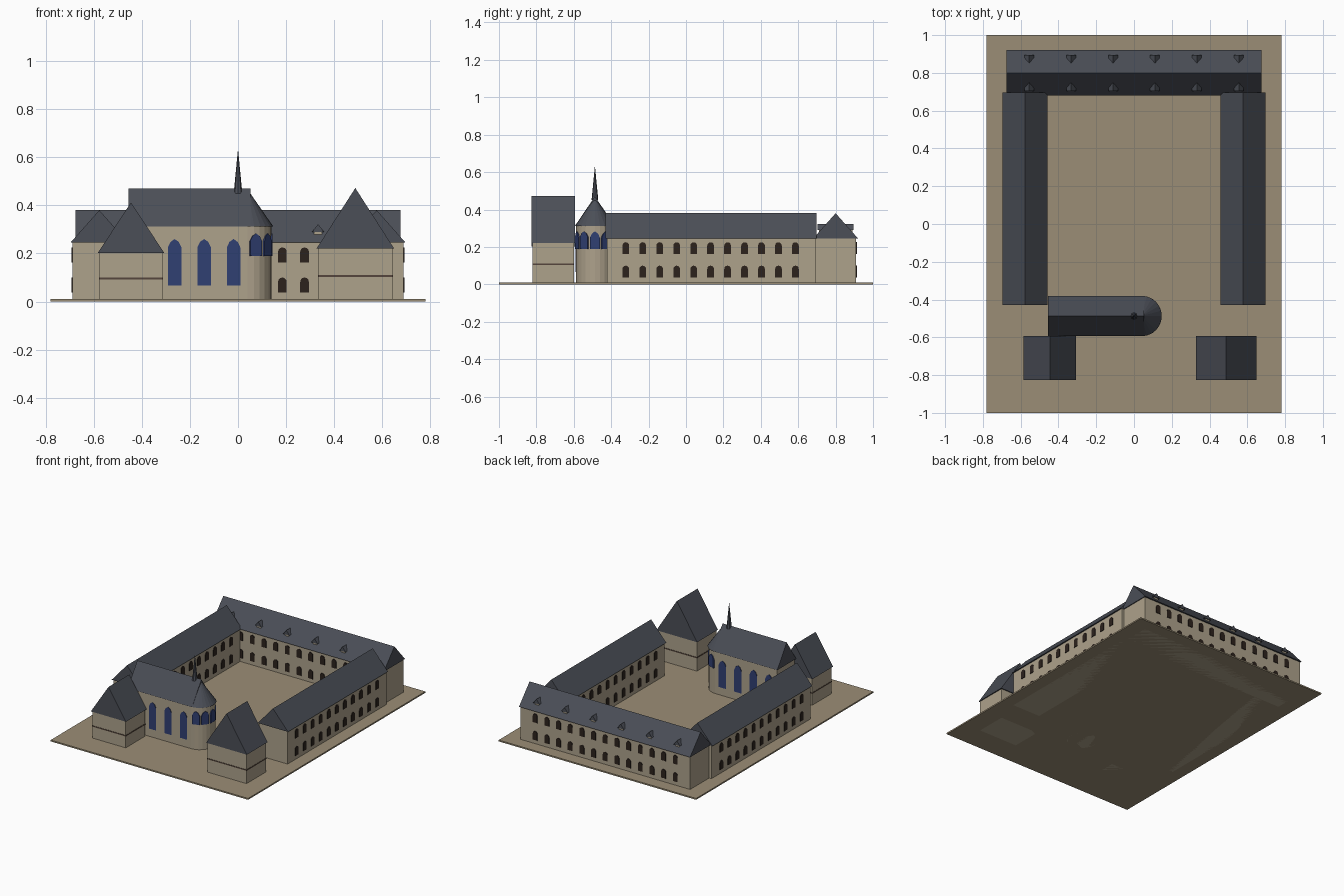
import bpy, bmesh
from math import sin, cos, pi, radians
from mathutils import Matrix, Vector

if "Cube" in bpy.data.objects:
    bpy.data.objects.remove(bpy.data.objects["Cube"])


def material(name, rgb):
    m = bpy.data.materials.new(name)
    m.diffuse_color = (*rgb, 1)
    m.use_nodes = True
    m.node_tree.nodes["Principled BSDF"].inputs["Base Color"].default_value = m.diffuse_color
    return m


WALL = material("stone", (0.42, 0.36, 0.26))
GROUND = material("earth", (0.33, 0.27, 0.18))
ROOF = material("slate", (0.07, 0.077, 0.095))
DARK = material("dark_window", (0.025, 0.016, 0.012))
BLUE = material("blue_glass", (0.03, 0.05, 0.17))
BAND = material("band", (0.09, 0.06, 0.045))


def finish(name, bm, mat):
    bmesh.ops.recalc_face_normals(bm, faces=bm.faces)
    me = bpy.data.meshes.new(name)
    bm.to_mesh(me)
    bm.free()
    me.materials.append(mat)
    ob = bpy.data.objects.new(name, me)
    bpy.context.collection.objects.link(ob)
    return ob


def extrude(bm, profile, mtx, a, b):
    """Profile in local (x, z), extruded along local y from a to b."""
    f, k = ([bm.verts.new(mtx @ Vector((x, y, z))) for x, z in profile] for y in (a, b))
    bm.faces.new(f)
    bm.faces.new(k[::-1])
    n = len(f)
    for i in range(n):
        j = (i + 1) % n
        bm.faces.new((f[i], k[i], k[j], f[j]))


def box(name, x0, x1, y0, y1, z0, z1, mat):
    bm = bmesh.new()
    extrude(bm, [(x0, z0), (x1, z0), (x1, z1), (x0, z1)], Matrix(), y0, y1)
    return finish(name, bm, mat)


def roof(name, x0, x1, y0, y1, z0, z1, along_x=False):
    """Gabled prism with its ridge along y, or along x."""
    bm = bmesh.new()
    if along_x:
        m = Matrix.Rotation(-pi / 2, 4, 'Z')      # local x -> -y, local y -> x
        c = (y0 + y1) / 2
        extrude(bm, [(-y1, z0), (-y0, z0), (-c, z1)], m, x0, x1)
    else:
        extrude(bm, [(x0, z0), (x1, z0), ((x0 + x1) / 2, z1)], Matrix(), y0, y1)
    return finish(name, bm, ROOF)


def cone(name, x, y, z0, z1, r0, r1, sides, mat):
    bm = bmesh.new()
    bmesh.ops.create_cone(bm, cap_ends=True, segments=sides, radius1=r0, radius2=r1,
                          depth=z1 - z0, matrix=Matrix.Translation((x, y, (z0 + z1) / 2)))
    return finish(name, bm, mat)


def round_arch(w, z0, z1):
    r = w / 2
    return [(-r, z0), (r, z0)] + [(r * cos(pi * i / 6), z1 - r + r * sin(pi * i / 6)) for i in range(7)]


def pointed_arch(w, z0, z1):
    r, h = w / 2, w * 0.62
    return [(-r, z0), (r, z0), (r, z1 - h), (r * 0.62, z1 - h * 0.35), (0, z1),
            (-r * 0.62, z1 - h * 0.35), (-r, z1 - h)]


def windows(name, spots, profiles, mat):
    """spots: (x, y, outward angle in degrees)."""
    bm = bmesh.new()
    for x, y, ang in spots:
        m = Matrix.Translation((x, y, 0)) @ Matrix.Rotation(radians(ang + 90), 4, 'Z')
        for p in profiles:
            extrude(bm, p, m, -0.004, 0.006)
    return finish(name, bm, mat)


ROWS = [round_arch(0.036, 0.037, 0.1), round_arch(0.036, 0.162, 0.225)]

# Ground slab
box("ground_slab", -0.78, 0.78, -1, 1, 0, 0.01, GROUND)

# Back wing
box("back_wing_walls", -0.67, 0.67, 0.69, 0.91, 0, 0.247, WALL)
roof("back_wing_roof", -0.676, 0.676, 0.68, 0.92, 0.245, 0.38, True)
windows("back_wing_windows",
        [(0.0923 * i, y, a) for i in range(-6, 7) for y, a in ((0.69, -90), (0.91, 90))],
        ROWS, DARK)

# Dormers on both slopes of the back wing
walls, tops = bmesh.new(), bmesh.new()
for i in range(6):
    x = -0.555 + 0.222 * i
    extrude(walls, [(x - .016, .25), (x + .016, .25), (x + .016, .293), (x - .016, .293)],
            Matrix(), 0.71, 0.89)
    extrude(tops, [(x - .025, .29), (x + .025, .29), (x, .322)], Matrix(), 0.704, 0.896)
finish("dormer_walls", walls, WALL)
finish("dormer_roofs", tops, ROOF)

# Side wings
for side, s in (("left", -1), ("right", 1)):
    c = s * 0.577
    box(side + "_wing_walls", c - 0.111, c + 0.111, -0.422, 0.695, 0, 0.247, WALL)
    roof(side + "_wing_roof", c - 0.12, c + 0.12, -0.43, 0.697, 0.245, 0.38)
    windows(side + "_wing_windows",
            [(c + d * 0.111, -0.322 + 0.0907 * i, 0 if d > 0 else 180)
             for i in range(11) for d in (-1, 1)], ROWS, DARK)

# Front pavilions: name, centre, half width, eave, ridge, band height
for n, c, h, e, r, b in (("left", -0.445, 0.132, 0.203, 0.412, 0.096),
                         ("right", 0.488, 0.154, 0.223, 0.472, 0.106)):
    box(n + "_pavilion_walls", c - h, c + h, -0.82, -0.6, 0, e, WALL)
    box(n + "_pavilion_band", c - h - .002, c + h + .002, -0.822, -0.598, b - .004, b + .004, BAND)
    roof(n + "_pavilion_roof", c - h - .007, c + h + .007, -0.827, -0.593, e - .002, r)

# Chapel nave and rounded apse
CY, AX = -0.487, 0.04
box("nave_walls", -0.448, AX, CY - 0.1, CY + 0.1, 0, 0.314, WALL)
roof("nave_roof", -0.455, 0.052, CY - 0.107, CY + 0.107, 0.312, 0.47, True)
cone("apse_walls", AX, CY, 0, 0.314, 0.1, 0.1, 24, WALL)
cone("apse_roof", AX, CY, 0.312, 0.466, 0.107, 0, 24, ROOF)
windows("nave_windows",
        [(-0.386 + 0.1225 * i, CY + s * 0.1, s * 90) for i in range(4) for s in (-1, 1)],
        [pointed_arch(0.056, 0.067, 0.26)], BLUE)
windows("apse_windows",
        [(AX + 0.1 * cos(radians(a)), CY + 0.1 * sin(radians(a)), a) for a in range(-70, 71, 35)],
        [pointed_arch(0.052, 0.19, 0.283)], BLUE)

# Ridge spire
cone("spire", 0, CY, 0.45, 0.635, 0.018, 0, 8, ROOF)
